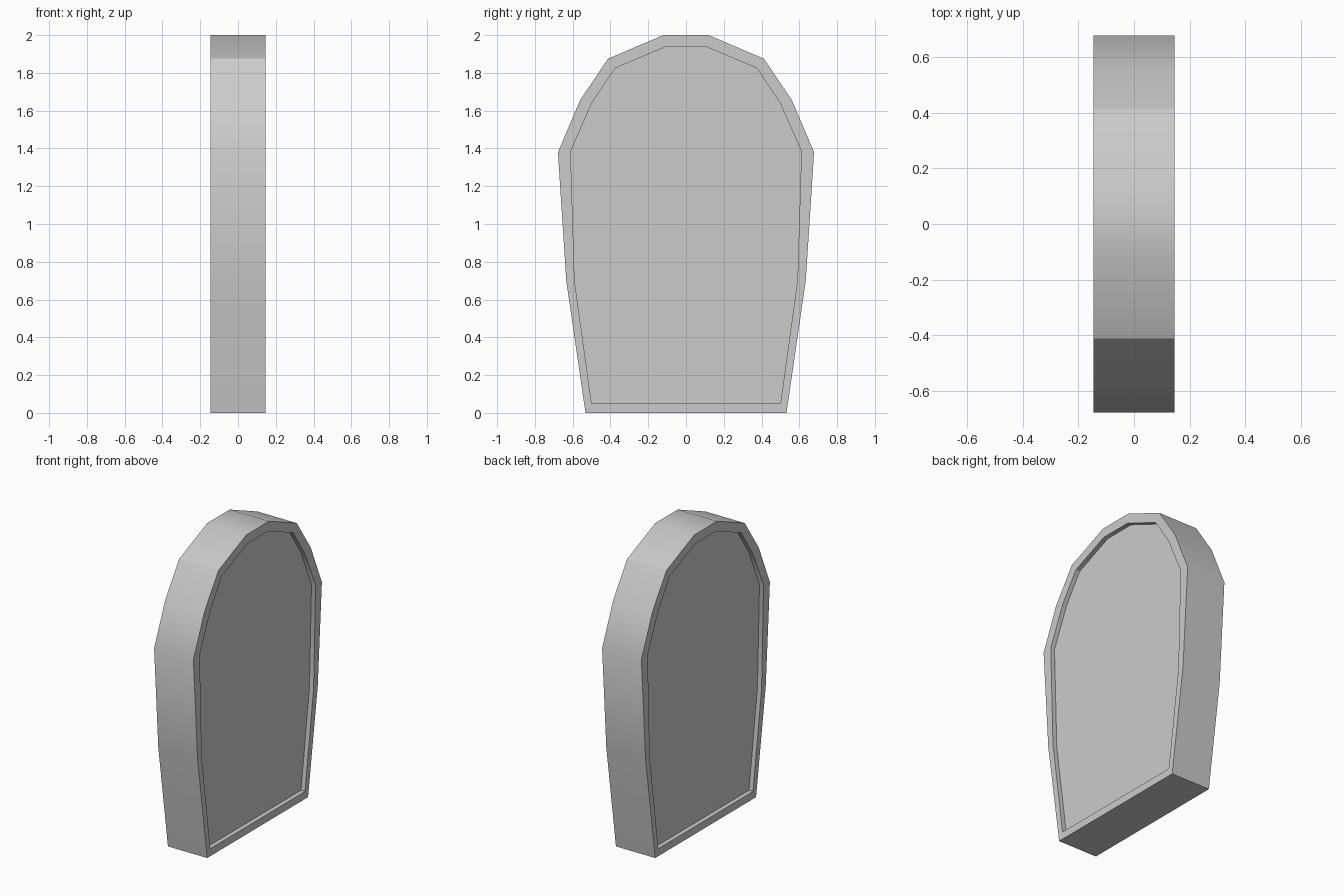
import bpy
import bmesh
import math

if "Cube" in bpy.data.objects:
    bpy.data.objects.remove(bpy.data.objects["Cube"])

HALF = 0.145    # half thickness along x
RECESS = 0.03   # depth of the sunken panel on each face

# Right half of each outline as (y, z), bottom to top
OUTER = [(0.532, 0), (0.634, 0.70), (0.678, 1.38), (0.56, 1.657), (0.413, 1.875), (0.12, 2.0)]
INNER = [(0.50, 0.05), (0.59, 0.70), (0.611, 1.385), (0.498, 1.64), (0.375, 1.825), (0.11, 1.937)]


def ring(bm, half, x):
    """Closed mirrored outline at a given x."""
    outline = half + [(-y, z) for y, z in reversed(half)]
    return [bm.verts.new((x, y, z)) for y, z in outline]


def bridge(bm, a, b):
    n = len(a)
    for i in range(n):
        j = (i + 1) % n
        bm.faces.new((a[i], a[j], b[j], b[i]))


# Slab: panel, recess wall, rim, outer side, then the same on the other face
bm = bmesh.new()
rings = [
    ring(bm, INNER, -HALF + RECESS),
    ring(bm, INNER, -HALF),
    ring(bm, OUTER, -HALF),
    ring(bm, OUTER, HALF),
    ring(bm, INNER, HALF),
    ring(bm, INNER, HALF - RECESS),
]
for a, b in zip(rings, rings[1:]):
    bridge(bm, a, b)
bm.faces.new(rings[0])
bm.faces.new(rings[-1])
bmesh.ops.recalc_face_normals(bm, faces=bm.faces)

mesh = bpy.data.meshes.new("arched_slab")
bm.to_mesh(mesh)
bm.free()
slab = bpy.data.objects.new("arched_slab", mesh)
bpy.context.collection.objects.link(slab)

# Soft shading on the gentle bends, crisp rims
bpy.context.view_layer.objects.active = slab
slab.select_set(True)
bpy.ops.object.shade_smooth_by_angle(angle=math.radians(30))
